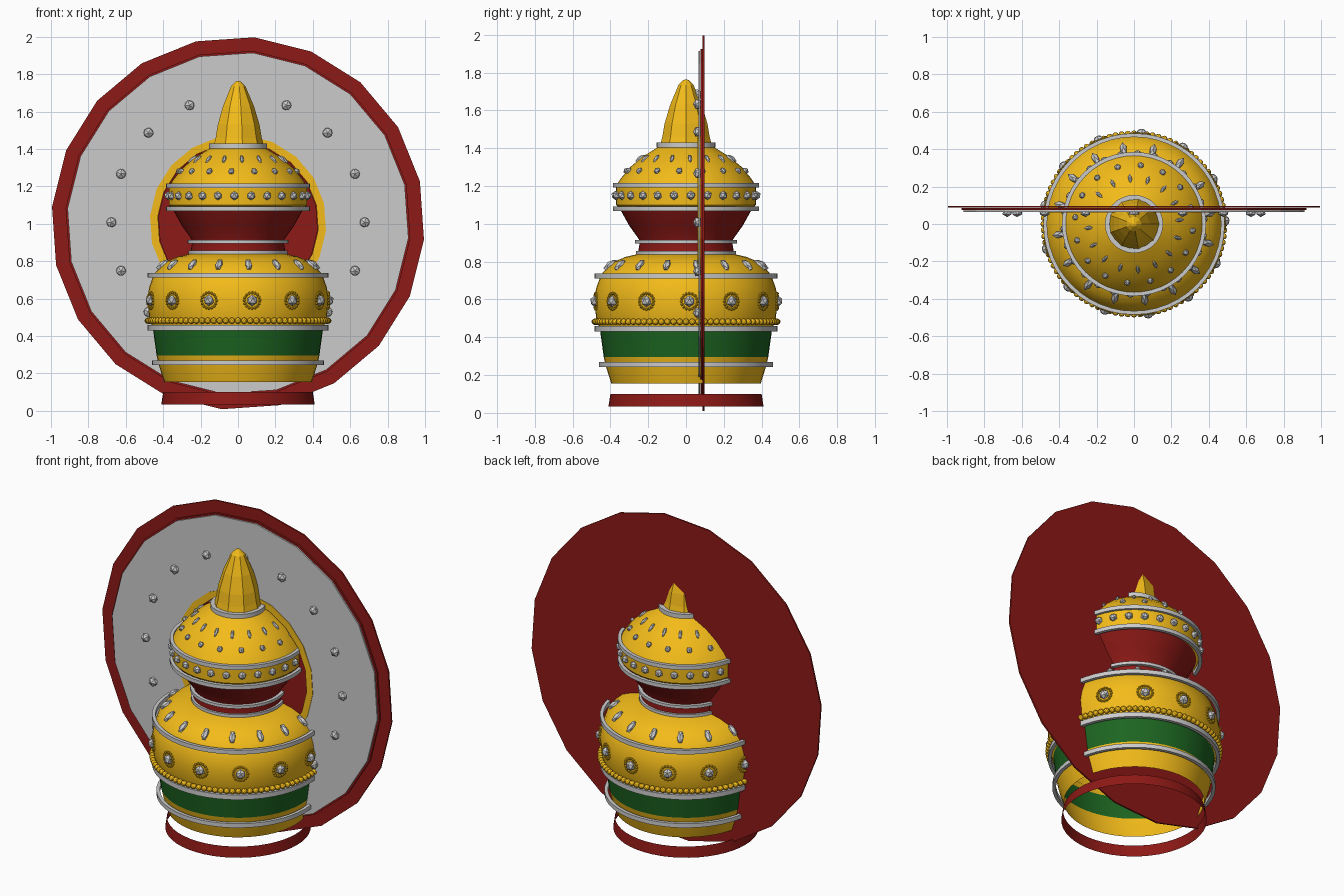
import bpy, bmesh
from math import radians, sin, cos, pi
from mathutils import Matrix

if "Cube" in bpy.data.objects:
    bpy.data.objects.remove(bpy.data.objects["Cube"])


def material(name, color):
    m = bpy.data.materials.new(name)
    m.diffuse_color = (*color, 1)
    m.use_nodes = True
    m.node_tree.nodes["Principled BSDF"].inputs["Base Color"].default_value = m.diffuse_color
    return m


GOLD = material("gold", (0.90, 0.50, 0.01))
RED = material("red", (0.27, 0.01, 0.008))
GREEN = material("green", (0.012, 0.13, 0.015))


def finish(name, bm, mat=None, smooth=False):
    me = bpy.data.meshes.new(name)
    bm.to_mesh(me)
    bm.free()
    ob = bpy.data.objects.new(name, me)
    bpy.context.collection.objects.link(ob)
    if mat:
        me.materials.append(mat)
    if smooth:
        bpy.context.view_layer.objects.active = ob
        ob.select_set(True)
        bpy.ops.object.shade_smooth_by_angle(angle=radians(35))
        ob.select_set(False)
    return ob


def lathe(name, profile, mat=None, segs=48, closed=False, smooth=True, start=0.0):
    """Revolve (radius, height) points about z."""
    bm = bmesh.new()
    loops = []
    for r, z in profile:
        if r == 0:
            loops.append([bm.verts.new((0, 0, z))] * segs)
        else:
            loops.append([bm.verts.new((r * cos(start + 2 * pi * i / segs),
                                        r * sin(start + 2 * pi * i / segs), z))
                          for i in range(segs)])
    pairs = list(zip(loops, loops[1:]))
    if closed:
        pairs.append((loops[-1], loops[0]))
    for a, b in pairs:
        for i in range(segs):
            j = (i + 1) % segs
            bm.faces.new(dict.fromkeys((a[i], a[j], b[j], b[i])))
    bmesh.ops.recalc_face_normals(bm, faces=bm.faces)
    return finish(name, bm, mat, smooth)


def studs(name, count, r, z, size, tilt=0, first=0.0, mat=None, sub=1):
    """Ring of small stones; size = (along slope, sideways, thickness)."""
    bm = bmesh.new()
    for i in range(count):
        m = (Matrix.Rotation(radians(first) + 2 * pi * i / count, 4, 'Z')
             @ Matrix.Translation((r, 0, z))
             @ Matrix.Rotation(radians(tilt), 4, 'Y')
             @ Matrix.Diagonal((*size, 1)))
        bmesh.ops.create_icosphere(bm, subdivisions=sub, radius=1, matrix=m)
    return finish(name, bm, mat)


# Floating base band and crown shell
lathe("base_band", [(0.41, 0.035), (0.40, 0.10)], RED)
lathe("bottom_band", [(0.395, 0.155), (0.425, 0.25), (0.435, 0.295)], GOLD)
lathe("green_band", [(0.435, 0.295), (0.455, 0.44)], GREEN)
lathe("lower_dome", [(0.455, 0.44), (0.475, 0.50), (0.485, 0.60), (0.475, 0.66),
                     (0.45, 0.73), (0.42, 0.765), (0.38, 0.80), (0.32, 0.825),
                     (0.255, 0.84)], GOLD)
lathe("neck", [(0.255, 0.84), (0.245, 0.90), (0.25, 0.92), (0.30, 0.99),
               (0.35, 1.08)], RED)
lathe("upper_band", [(0.35, 1.08), (0.37, 1.10), (0.37, 1.20)], GOLD)
lathe("upper_dome", [(0.37, 1.20), (0.345, 1.24), (0.295, 1.30), (0.23, 1.355),
                     (0.14, 1.41)], GOLD)
lathe("finial", [(0.14, 1.41), (0.127, 1.46), (0.115, 1.53), (0.085, 1.63),
                 (0.04, 1.735), (0.015, 1.76), (0, 1.765)], GOLD, segs=9, smooth=False)

# Silver rings
for name, r, z, h in [("ring_bottom", 0.46, 0.257, 0.026), ("ring_green_top", 0.485, 0.445, 0.03),
                      ("ring_shoulder", 0.485, 0.725, 0.026), ("ring_neck_low", 0.265, 0.848, 0.018),
                      ("ring_neck_high", 0.27, 0.905, 0.018), ("ring_band_low", 0.385, 1.08, 0.024),
                      ("ring_band_high", 0.385, 1.203, 0.024), ("ring_finial", 0.155, 1.416, 0.026)]:
    w = 0.02 if r > 0.2 else 0.025
    lathe(name, [(r - w, z - h / 2), (r, z - h / 2), (r, z + h / 2), (r - w, z + h / 2)],
          closed=True)

# Beads and stones on the crown
studs("bead_row", 92, 0.483, 0.482, (0.017,) * 3, mat=GOLD, sub=2)
studs("belly_stones", 13, 0.487, 0.59, (0.027, 0.03, 0.03), first=-81)
studs("upper_band_stones", 26, 0.373, 1.15, (0.024,) * 3, first=4)
studs("lower_dome_drops", 16, 0.405, 0.782, (0.045, 0.02, 0.02), 38, 8)
studs("upper_dome_drops", 16, 0.245, 1.345, (0.032, 0.011, 0.012), 42, 5)
studs("upper_dome_stones", 16, 0.315, 1.28, (0.02, 0.018, 0.018), 48, 16)

# Gold bead circles around the belly stones
bm = bmesh.new()
for i in range(13):
    base = Matrix.Rotation(radians(-81) + 2 * pi * i / 13, 4, 'Z') @ Matrix.Translation((0.484, 0, 0.59))
    for k in range(16):
        a = 2 * pi * k / 16
        bmesh.ops.create_icosphere(bm, subdivisions=1, radius=0.0085, matrix=base
                                   @ Matrix.Translation((0, 0.042 * cos(a), 0.042 * sin(a))))
finish("belly_stone_settings", bm, GOLD)


# Halo disc: stacked 20-sided layers facing front
def halo_layer(name, r_in, r_out, y0, y1, mat=None):
    ob = lathe(name, [(r_in, -y0), (r_out, -y0), (r_out, -y1), (r_in, -y1)], mat,
               segs=20, closed=r_in > 0, smooth=False, start=radians(85))
    ob.matrix_world = Matrix.Translation((0, 0, 1.003)) @ Matrix.Rotation(radians(90), 4, 'X')
    return ob


halo_layer("halo_back", 0, 0.998, 0.087, 0.097, RED)
halo_layer("halo_red_layer", 0.425, 0.925, 0.076, 0.086, RED)
halo_layer("halo_gold_ring", 0.43, 0.472, 0.062, 0.08, GOLD)
halo_layer("halo_silver_face", 0.455, 0.915, 0.065, 0.074)
halo_stones = studs("halo_stones", 16, 0.677, -0.062, (0.03, 0.03, 0.025))
halo_stones.matrix_world = Matrix.Translation((0, 0, 1.008)) @ Matrix.Rotation(radians(90), 4, 'X')
